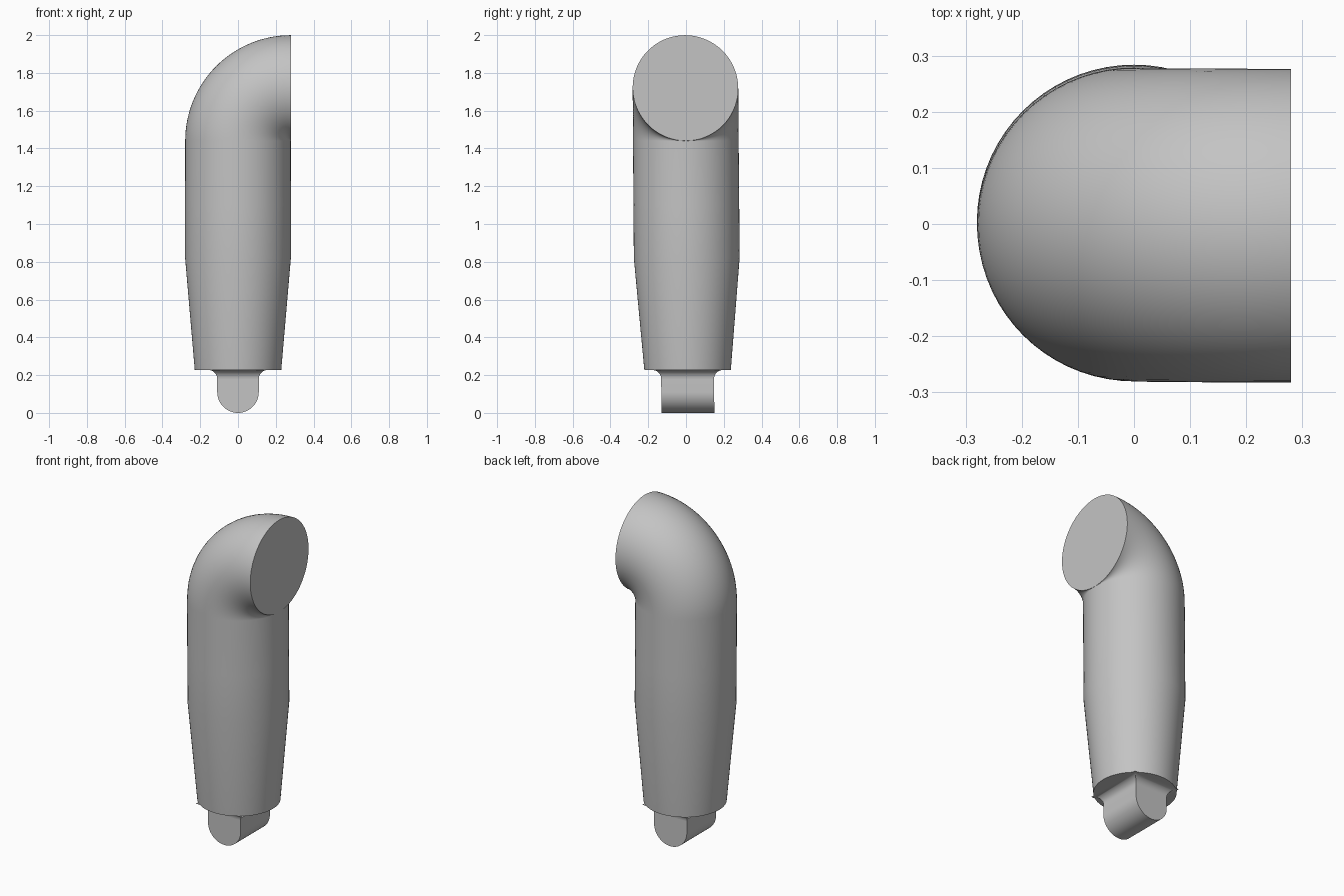
import bpy, bmesh
from math import sin, cos, pi, radians
from mathutils import Vector

cube = bpy.data.objects.get("Cube")
if cube:
    bpy.data.objects.remove(cube, do_unlink=True)

grey = bpy.data.materials.new("plain grey")
grey.use_nodes = True
colour = (0.55, 0.55, 0.55, 1)
grey.diffuse_color = colour
grey.node_tree.nodes["Principled BSDF"].inputs["Base Color"].default_value = colour

R = 0.28          # tube radius and bend radius
BEND_Z = 1.44     # height where the elbow starts
SIDES = 72


def lean(p):
    """The whole piece leans very slightly towards the front."""
    return Vector((p[0], p[1] + 0.01 - 0.0075 * p[2], p[2]))


def loft(name, rings):
    """Skin a list of equal-length closed rings and cap both ends."""
    bm = bmesh.new()
    loops = [[bm.verts.new(lean(p)) for p in ring] for ring in rings]
    for low, high in zip(loops, loops[1:]):
        n = len(low)
        for i in range(n):
            j = (i + 1) % n
            bm.faces.new((low[i], low[j], high[j], high[i]))
    bm.faces.new(loops[0][::-1])
    bm.faces.new(loops[-1])
    bmesh.ops.recalc_face_normals(bm, faces=bm.faces)
    mesh = bpy.data.meshes.new(name)
    bm.to_mesh(mesh)
    bm.free()
    mesh.materials.append(grey)
    obj = bpy.data.objects.new(name, mesh)
    bpy.context.collection.objects.link(obj)
    bpy.ops.object.select_all(action='DESELECT')
    obj.select_set(True)
    bpy.context.view_layer.objects.active = obj
    bpy.ops.object.shade_smooth_by_angle(angle=radians(30))
    return obj


def circle(centre, out, r):
    """Circle spanned by the outward direction and the y axis."""
    side = Vector((0, 1, 0))
    return [centre + r * (cos(t) * out + sin(t) * side)
            for t in (2 * pi * i / SIDES for i in range(SIDES))]


# Tapered tube that turns through a quarter bend to the left
left_out = Vector((-1, 0, 0))
rings = [circle(Vector((0, 0, z)), left_out, r)
         for z, r in ((0.228, 0.229), (0.82, R), (1.1, R))]
BEND_STEPS = 32
for k in range(BEND_STEPS + 1):
    a = pi / 2 * k / BEND_STEPS
    out = Vector((-cos(a), 0, sin(a)))
    rings.append(circle(Vector((R, 0, BEND_Z)) + R * out, out, R - 0.0005))
loft("bent_tube", rings)

# Rounded tongue below the tube: a half-round bar running front to back
HALF_W, HALF_D, NECK_Z = 0.11, 0.14, 0.18
outline = [(HALF_W * cos(t), HALF_W - HALF_W * sin(t))
           for t in (pi * i / 32 for i in range(33))]
outline = [(HALF_W, NECK_Z)] + outline + [(-HALF_W, NECK_Z)]
loft("tongue", [[(x, y, z) for x, z in outline] for y in (-HALF_D, HALF_D)])

# Concave fillet that flares the tongue into the tube's flat underside
FILLET = 0.047
flare = []
for k in range(13):
    a = pi / 2 * k / 12
    grow = FILLET * (1 - cos(a))
    w, d, z = HALF_W + grow, HALF_D + grow, NECK_Z + FILLET * sin(a)
    flare.append([(-w, -d, z), (w, -d, z), (w, d, z), (-w, d, z)])
loft("tongue_fillet", flare)
